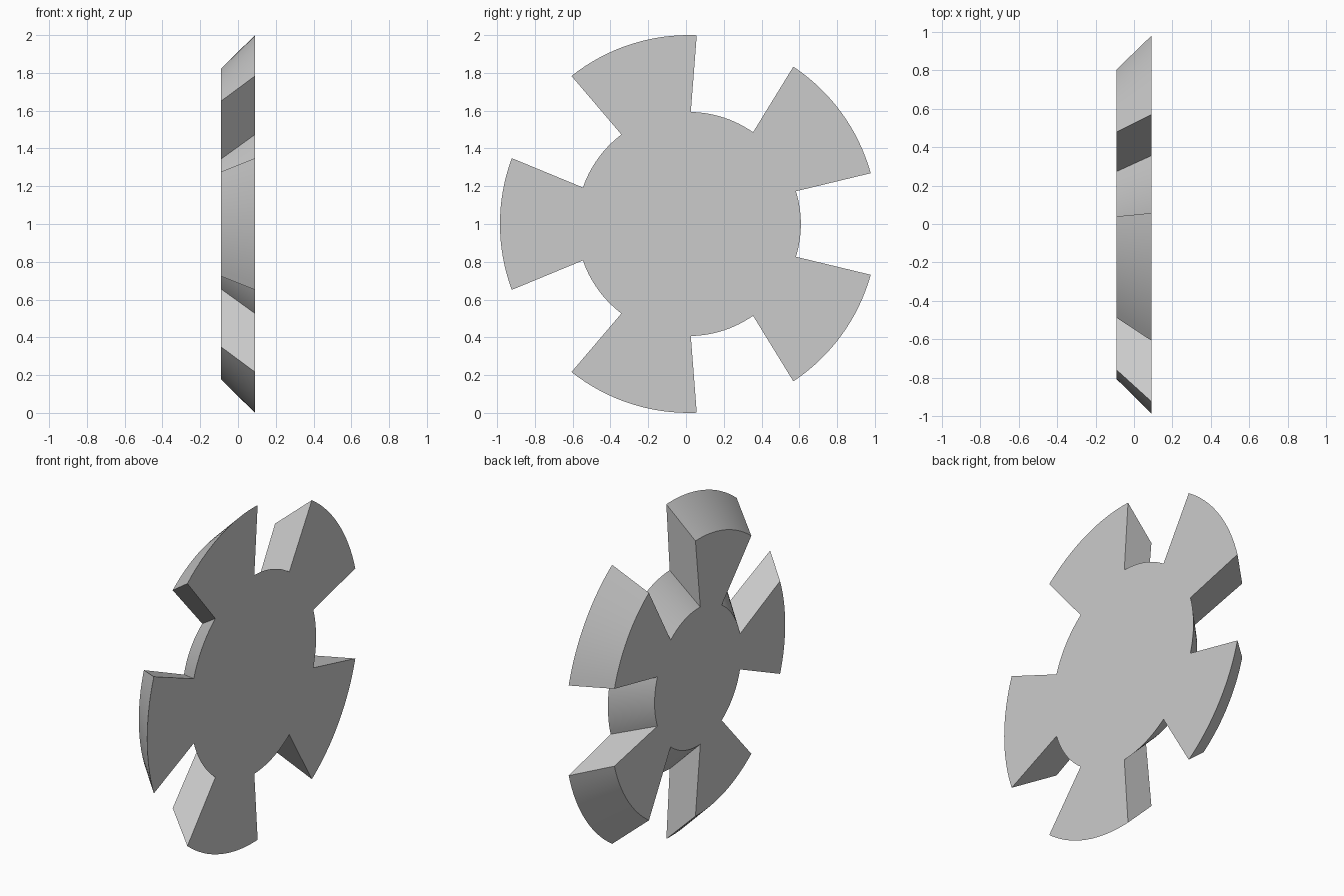
import bpy
import bmesh
from math import cos, sin, radians

old = bpy.data.objects.get("Cube")
if old:
    bpy.data.objects.remove(old, do_unlink=True)

TEETH = 5
STEPS = 16            # segments per arc
CENTRE_Y, CENTRE_Z = 0.015, 1.0

grey = bpy.data.materials.new("light grey")
grey.use_nodes = True
colour = (0.6, 0.6, 0.6, 1)
grey.diffuse_color = colour
grey.node_tree.nodes["Principled BSDF"].inputs["Base Color"].default_value = colour


def arc(radius, start, end):
    """Points on an arc in the wheel plane, angles in degrees."""
    for i in range(STEPS + 1):
        a = radians(start + (end - start) * i / STEPS)
        yield radius * cos(a), radius * sin(a)


def outline(outer, outer_half, hub, hub_half):
    """Closed toothed outline: each tooth tip arc, then the notch floor arc."""
    pitch = 360 / TEETH
    points = []
    for t in range(TEETH):
        mid = pitch * (t + 0.5)
        points += arc(outer, mid - outer_half, mid + outer_half)
        points += arc(hub, mid + hub_half, mid + pitch - hub_half)
    return points


# Bevelled wheel: wide face on +x, narrow face on -x
bm = bmesh.new()
rings = []
for x, shape in ((0.09, outline(1.0, 20.4, 0.593, 19.0)),
                 (-0.09, outline(0.822, 19.7, 0.41, 15.0))):
    rings.append([bm.verts.new((x, CENTRE_Y + y, CENTRE_Z + z)) for y, z in shape])
wide, narrow = rings
bm.faces.new(wide)
bm.faces.new(reversed(narrow))

# Sloped walls between the two outlines
for i in range(len(wide)):
    j = (i + 1) % len(wide)
    bm.faces.new((wide[j], wide[i], narrow[i], narrow[j]))
bmesh.ops.recalc_face_normals(bm, faces=bm.faces)

mesh = bpy.data.meshes.new("toothed_wheel")
bm.to_mesh(mesh)
bm.free()
mesh.materials.append(grey)
wheel = bpy.data.objects.new("toothed_wheel", mesh)
bpy.context.collection.objects.link(wheel)

# Smooth arcs, crisp corners
bpy.ops.object.select_all(action='DESELECT')
wheel.select_set(True)
bpy.context.view_layer.objects.active = wheel
bpy.ops.object.shade_smooth_by_angle(angle=radians(30))
